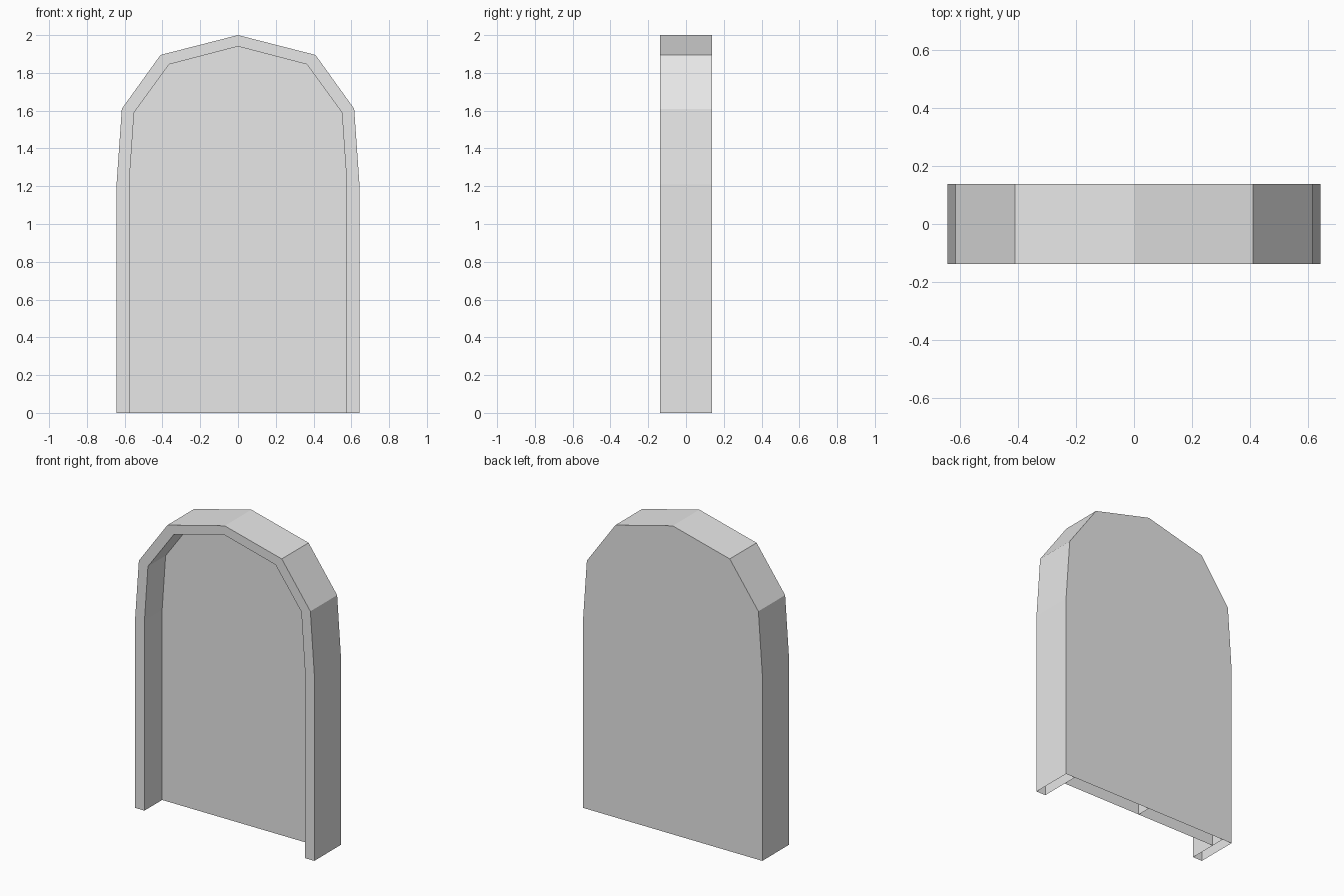
import bpy
import bmesh

cube = bpy.data.objects.get("Cube")
if cube:
    bpy.data.objects.remove(cube, do_unlink=True)

FRONT, PANEL, BACK = -0.137, 0.044, 0.137

# Right half of each arch outline as (x, z), from the foot to the crown
OUTER = [(0.643, 0), (0.643, 1.21), (0.615, 1.61), (0.41, 1.895), (0, 2.0)]
INNER = [(0.575, 0), (0.575, 1.23), (0.55, 1.59), (0.365, 1.845), (0, 1.94)]

grey = bpy.data.materials.new("plain grey")
grey.use_nodes = True
grey.diffuse_color = (0.8, 0.8, 0.8, 1)
grey.node_tree.nodes["Principled BSDF"].inputs["Base Color"].default_value = (0.8, 0.8, 0.8, 1)


def full(half):
    """Mirror a half outline into a whole arch, right foot to left foot."""
    return half + [(-x, z) for x, z in reversed(half[:-1])]


def row(bm, outline, y):
    return [bm.verts.new((x, y, z)) for x, z in outline]


def bridge(bm, a, b):
    """Strip of quads between two rows of vertices."""
    for i in range(len(a) - 1):
        bm.faces.new((a[i], a[i + 1], b[i + 1], b[i]))


def finish(bm, name):
    mesh = bpy.data.meshes.new(name)
    bm.to_mesh(mesh)
    bm.free()
    mesh.materials.append(grey)
    obj = bpy.data.objects.new(name, mesh)
    bpy.context.collection.objects.link(obj)
    return obj


# Hollow arch frame, open at the feet: outer wall, front rim, inner wall
bm = bmesh.new()
outer_back = row(bm, full(OUTER), BACK)
outer_front = row(bm, full(OUTER), FRONT)
inner_front = row(bm, full(INNER), FRONT)
inner_back = row(bm, full(INNER), BACK)
bridge(bm, outer_back, outer_front)
bridge(bm, outer_front, inner_front)
bridge(bm, inner_front, inner_back)
finish(bm, "arch_frame")

# Flat back closing the whole arch
bm = bmesh.new()
bm.faces.new(row(bm, full(OUTER), BACK)[::-1])
finish(bm, "back_panel")

# Recessed panel inside the arch
bm = bmesh.new()
bm.faces.new(row(bm, full(INNER), PANEL))
bmesh.ops.reverse_faces(bm, faces=[f for f in bm.faces if f.normal.y > 0])
finish(bm, "recessed_panel")

# Upright rib between the recessed panel and the back
bm = bmesh.new()
bridge(bm, row(bm, [(0, 0), (0, 1.94)], PANEL), row(bm, [(0, 0), (0, 1.94)], BACK))
finish(bm, "centre_rib")

# Keep the back facing outwards
for name, sign in (("back_panel", 1), ("recessed_panel", -1)):
    mesh = bpy.data.objects[name].data
    if mesh.polygons[0].normal.y * sign < 0:
        mesh.flip_normals()
